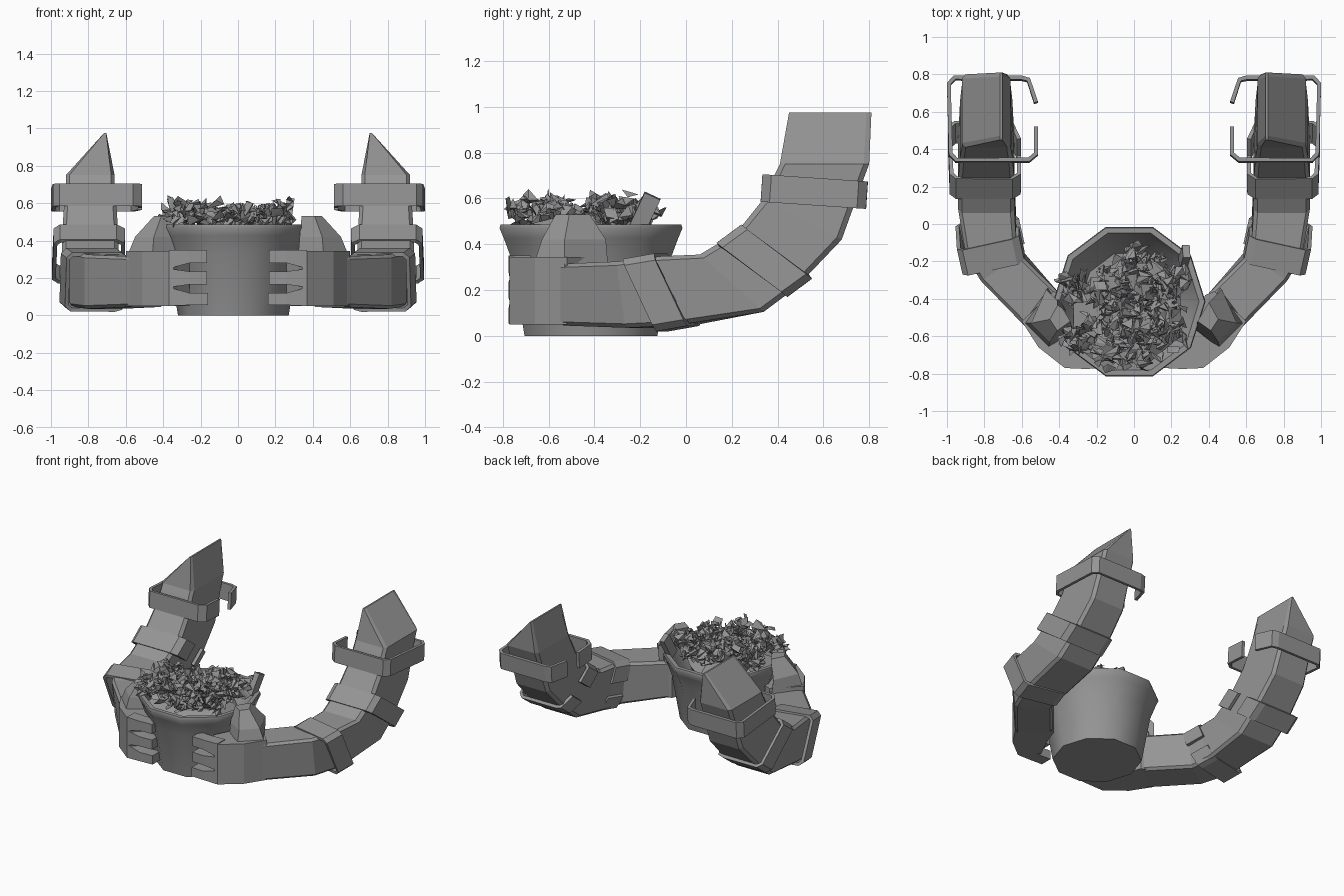
import bpy
import bmesh
import math
import random
from mathutils import Vector

random.seed(7)
cube = bpy.data.objects.get("Cube")
if cube:
    bpy.data.objects.remove(cube, do_unlink=True)

grey = bpy.data.materials.new("plain_grey")
grey.use_nodes = True
tone = (0.3, 0.3, 0.3, 1)
grey.diffuse_color = tone
grey.node_tree.nodes["Principled BSDF"].inputs["Base Color"].default_value = tone


def finish(bm, name, mirror=False):
    bmesh.ops.recalc_face_normals(bm, faces=bm.faces)
    mesh = bpy.data.meshes.new(name)
    bm.to_mesh(mesh)
    bm.free()
    mesh.materials.append(grey)
    obj = bpy.data.objects.new(name, mesh)
    bpy.context.collection.objects.link(obj)
    if mirror:
        obj.modifiers.new("Mirror", "MIRROR")
    return obj


def loft(name, rings, mirror=False, closed=True, cap=True):
    """Skin a list of equal-length point rings."""
    bm = bmesh.new()
    rows = [[bm.verts.new(p) for p in ring] for ring in rings]
    n = len(rows[0])
    for a, b in zip(rows, rows[1:]):
        for i in range(n if closed else n - 1):
            j = (i + 1) % n
            bm.faces.new((a[i], a[j], b[j], b[i]))
    if cap:
        bm.faces.new(rows[0])
        bm.faces.new(rows[-1])
    return finish(bm, name, mirror)


# Ten-sided pot, with outside, rim and hollow inside
POT = Vector((-0.025, -0.415, 0))
profile = [(0.305, 0), (0.363, 0.33), (0.40, 0.425), (0.42, 0.47), (0.415, 0.487),
           (0.385, 0.487), (0.36, 0.43), (0.27, 0.30)]
pot = loft("pot", [[POT + Vector((0.97 * r * math.cos(k * math.pi / 5), r * math.sin(k * math.pi / 5), z))
                    for k in range(10)] for r, z in profile])
bpy.context.view_layer.objects.active = pot
pot.select_set(True)
bpy.ops.object.shade_smooth_by_angle(angle=math.radians(40))
pot.select_set(False)

# Sleeved arm, skinned through chamfered sections (centre, half height, half width)
sections = [
    ((0.49, -0.46, 0.18), (0, 0, 0.135), (0.09, -0.09, 0)),
    ((0.715, -0.215, 0.18), (0, -0.02, 0.145), (0.105, -0.07, 0)),
    ((0.765, -0.07, 0.195), (0, -0.06, 0.15), (0.135, -0.045, 0)),
    ((0.79, 0.20, 0.23), (0, -0.14, 0.125), (0.15, 0, 0)),
    ((0.79, 0.35, 0.33), (0, -0.13, 0.12), (0.15, 0, 0)),
    ((0.79, 0.51, 0.51), (0, -0.17, 0.09), (0.14, 0, 0)),
    ((0.79, 0.58, 0.69), (0, -0.19, 0.02), (0.13, 0, 0)),
    ((0.79, 0.605, 0.75), (0, -0.195, 0), (0.13, 0, 0)),
    ((0.71, 0.63, 0.975), (0, -0.18, 0), (0.006, 0, 0)),
]
chamfer = [(1, 0.88), (0.86, 1), (-0.86, 1), (-1, 0.88),
           (-1, -0.88), (-0.86, -1), (0.86, -1), (1, -0.88)]
loft("arm", [[Vector(c) + Vector(s) * a + Vector(u) * b for a, b in chamfer]
             for c, u, s in sections], mirror=True)


# Open straps that wrap the sleeve, with the gap on the inner side
def strap(name, centre, up, side, along, reach):
    c, u, s, axis = (Vector(v) for v in (centre, up, side, along))
    path = [(-reach, -0.4), (0.2 - reach, -0.95), (0.4 - reach, -1), (0.85, -1), (1, -0.85),
            (0.95, 0.85), (0.8, 1), (0.2 - reach, 1), (-reach, 0.85), (-reach, 0.2)]
    rings = [[c + s * a + u * b + axis * k for a, b in path] for k in (-1, 1)]
    obj = loft(name, rings, mirror=True, closed=False, cap=False)
    mod = obj.modifiers.new("Thickness", "SOLIDIFY")
    mod.thickness = 0.022
    mod.offset = 0


strap("upper_strap", (0.79, 0.56, 0.63), (0, -0.22, 0.015), (0.2, 0, 0), (0, 0.004, 0.06), 1.33)
strap("elbow_strap", (0.80, 0.342, 0.328), (0, -0.148, 0.11), (0.185, 0, 0), (0, 0.054, 0.04), 1.0)
strap("wrist_strap", (0.77, -0.105, 0.19), (0, -0.072, 0.148), (0.16, -0.035, 0), (0.015, 0.068, 0.012), 1.0)

# Hands: palm, three curled fingers and thumb
palm = [(0.60, -0.52), (0.51, -0.66), (0.37, -0.77), (0.345, -0.77),
        (0.26, -0.66), (0.33, -0.52), (0.38, -0.38), (0.43, -0.36)]
loft("palm", [[(x, y, z) for x, y in palm] for z in (0.05, 0.345)], mirror=True)
for i, (tip, low, high) in enumerate([(0.16, 0.055, 0.12), (0.165, 0.165, 0.235), (0.165, 0.28, 0.35)]):
    mid = 0.10 * i + 0.10
    rings = [[(x, y + 0.09, b), (x, y, b), (x, y, t), (x, y + 0.09, t)]
             for x, y, b, t in [(0.37, -0.77, mid - 0.05, mid + 0.05),
                                (0.26, -0.775, low, high), (tip, -0.77, low, high)]]
    loft("finger_%d" % (i + 1), rings, mirror=True)
thumb = [(0.30, [(0.46, -0.34), (0.60, -0.53), (0.46, -0.67), (0.32, -0.56)]),
         (0.42, [(0.47, -0.35), (0.55, -0.53), (0.45, -0.63), (0.33, -0.56)]),
         (0.53, [(0.40, -0.42), (0.45, -0.51), (0.41, -0.57), (0.34, -0.52)])]
loft("thumb", [[(x, y, z) for x, y in pts] for z, pts in thumb], mirror=True)

# Low mound that the scraps lie on
outline = [(-0.03, -0.10), (0.12, -0.2), (0.26, -0.34), (0.27, -0.6), (0.08, -0.76),
           (-0.12, -0.76), (-0.34, -0.64), (-0.34, -0.32), (-0.14, -0.28)]
loft("mound", [[(x * k, -0.45 + (y + 0.45) * k, z) for x, y in outline]
               for k, z in ((0.75, 0.30), (0.95, 0.42), (0.7, 0.47))])


# Heap of jagged scraps
def scrap(bm, centre, size):
    points = []
    for _ in range(5):
        d = Vector([random.gauss(0, 1) for _ in range(3)]).normalized()
        points.append(bm.verts.new(centre + d * size * random.uniform(0.5, 1.2)))
    hull = bmesh.ops.convex_hull(bm, input=points)
    loose = [v for v in hull["geom_interior"] if isinstance(v, bmesh.types.BMVert)]
    bmesh.ops.delete(bm, geom=loose, context="VERTS")


heap = bmesh.new()
for n in range(420):
    a, b = random.choice(outline), random.choice(outline)
    t, pull = random.random(), random.uniform(0.45, 1.1)
    x = (a[0] * t + b[0] * (1 - t)) * pull
    y = -0.45 + (a[1] * t + b[1] * (1 - t) + 0.45) * pull
    lift = 0.07 * min(1, (abs(x) + abs(y + 0.45)) / 0.3)
    scrap(heap, Vector((x, y, random.uniform(0.43, 0.51) + lift)), random.uniform(0.035, 0.06))
for x, y in [(-0.33, -0.34), (-0.32, -0.62), (0.22, -0.3)]:
    for n in range(18):
        offset = Vector([random.uniform(-0.06, 0.06) for _ in range(3)])
        scrap(heap, Vector((x, y, 0.54)) + offset, 0.05)
finish(heap, "scraps")

# Flat chunk leaning on the edge of the heap
chunk = bmesh.new()
bmesh.ops.create_cube(chunk, size=1)
piece = finish(chunk, "leaning_chunk")
piece.scale = (0.04, 0.075, 0.16)
piece.rotation_euler = (math.radians(-25), math.radians(8), 0)
piece.location = (0.27, -0.18, 0.54)
